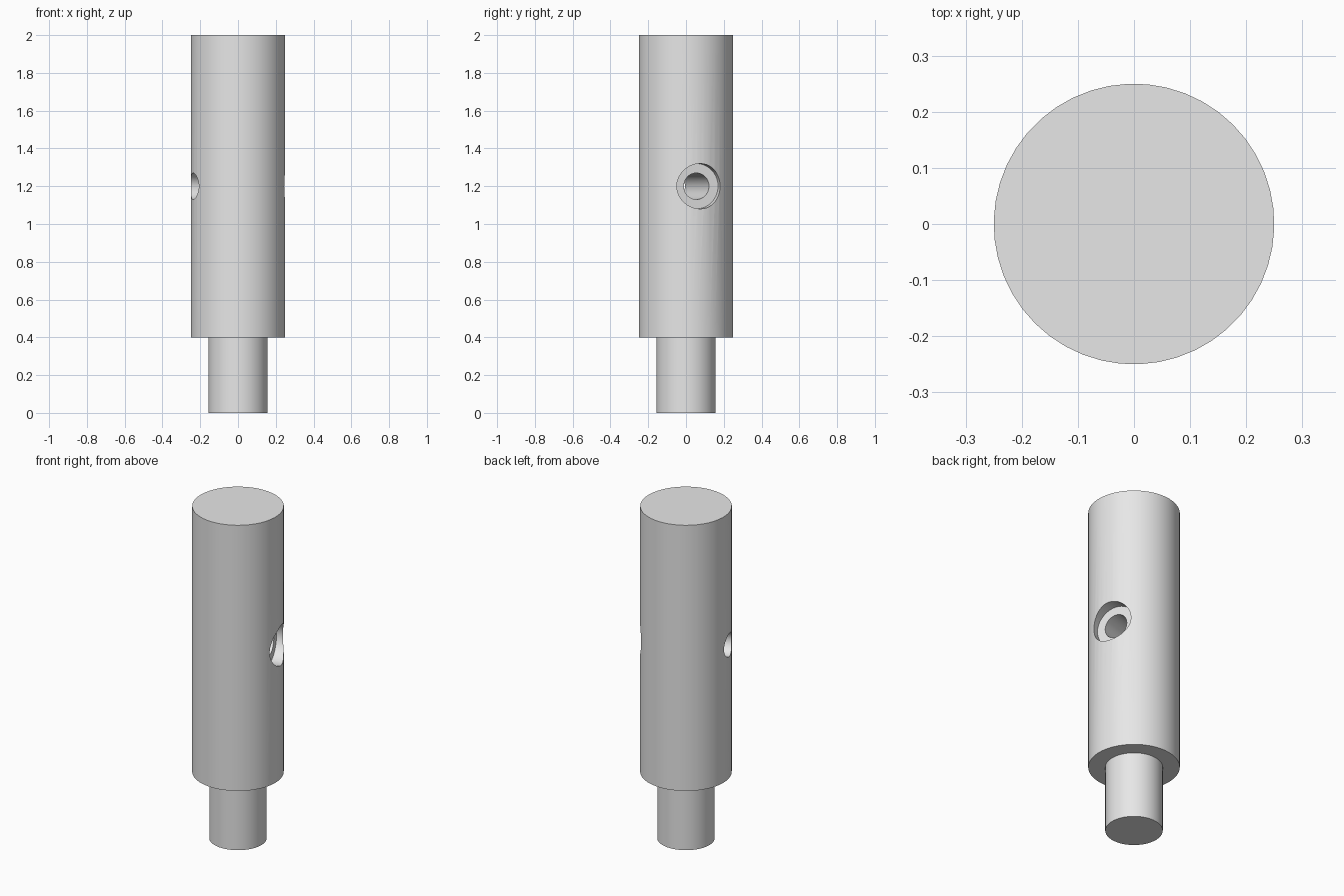
import bpy
import bmesh
from math import radians, cos, sin, tau

default_cube = bpy.data.objects.get("Cube")
if default_cube:
    bpy.data.objects.remove(default_cube, do_unlink=True)

# Single plain grey
grey = bpy.data.materials.new("light grey metal")
grey.use_nodes = True
grey.diffuse_color = (0.8, 0.8, 0.8, 1)
grey.node_tree.nodes["Principled BSDF"].inputs["Base Color"].default_value = (0.8, 0.8, 0.8, 1)


def turned(name, profile, sides, start=0.0):
    """Closed solid turned around local z from (radius, height) points."""
    bm = bmesh.new()
    rings = []
    for r, z in profile:
        angles = [start + tau * i / sides for i in range(sides)]
        rings.append([bm.verts.new((r * cos(a), r * sin(a), z)) for a in angles])
    for low, high in zip(rings, rings[1:]):
        for i in range(sides):
            j = (i + 1) % sides
            bm.faces.new((low[i], low[j], high[j], high[i]))
    bm.faces.new(rings[0][::-1])
    bm.faces.new(rings[-1])
    bmesh.ops.recalc_face_normals(bm, faces=bm.faces)
    mesh = bpy.data.meshes.new(name)
    bm.to_mesh(mesh)
    bm.free()
    mesh.materials.append(grey)
    obj = bpy.data.objects.new(name, mesh)
    bpy.context.collection.objects.link(obj)
    return obj


# Stepped pin: narrow peg below, wide body above
pin = turned("stepped_pin",
             [(0.157, 0), (0.157, 0.4), (0.25, 0.4), (0.25, 2)],
             46, radians(92.3))

# Counterbored cross hole, slightly turned from the x axis
cutter = turned("cross_hole_cutter",
                [(0.07, -0.4), (0.07, 0.183), (0.12, 0.183), (0.12, 0.4)], 40)
cutter.location.z = 1.2
cutter.rotation_euler = (0, radians(90), radians(17.5))
cutter.hide_render = True

hole = pin.modifiers.new("cross_hole", "BOOLEAN")
hole.operation = "DIFFERENCE"
hole.solver = "EXACT"
hole.object = cutter

bpy.ops.object.select_all(action="DESELECT")
pin.select_set(True)
bpy.context.view_layer.objects.active = pin
bpy.ops.object.modifier_apply(modifier=hole.name)
bpy.data.objects.remove(cutter, do_unlink=True)
bpy.ops.object.shade_smooth_by_angle(angle=radians(30))
